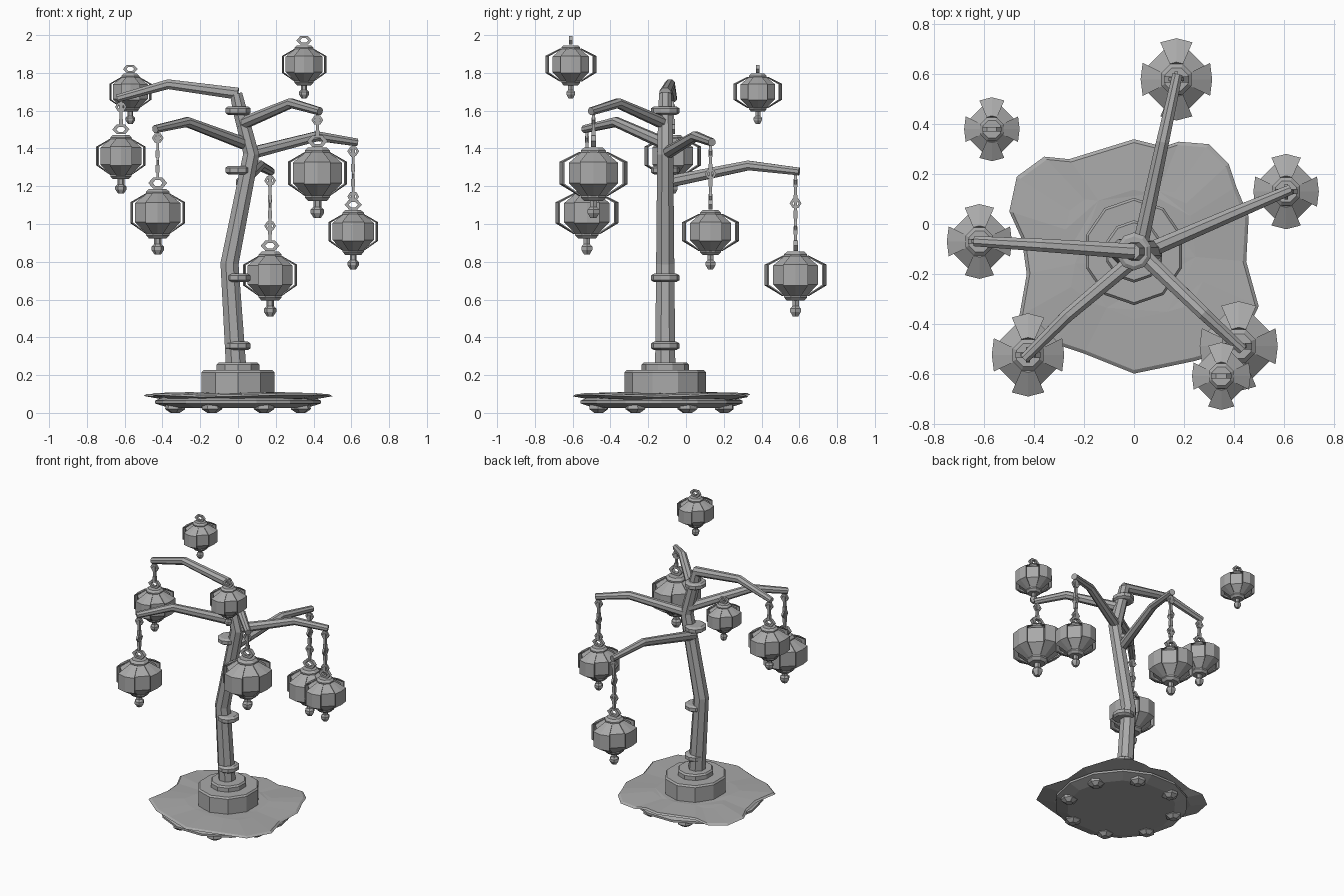
import bpy, bmesh, math
from mathutils import Vector

cube = bpy.data.objects.get("Cube")
if cube:
    bpy.data.objects.remove(cube, do_unlink=True)

stone = bpy.data.materials.new("stone_grey")
stone.use_nodes = True
GREY = (0.4, 0.4, 0.4, 1)
stone.diffuse_color = GREY
stone.node_tree.nodes["Principled BSDF"].inputs["Base Color"].default_value = GREY
TRUNK_Y = -0.11


def finish(name, bm):
    bmesh.ops.recalc_face_normals(bm, faces=bm.faces)
    mesh = bpy.data.meshes.new(name)
    bm.to_mesh(mesh)
    bm.free()
    mesh.materials.append(stone)
    obj = bpy.data.objects.new(name, mesh)
    bpy.context.collection.objects.link(obj)
    return obj


def loft(bm, rings, loop=False):
    """Skin closed rings of points; cap the ends unless the rings loop."""
    vs = [[bm.verts.new(p) for p in ring] for ring in rings]
    n = len(vs[0])
    for a, b in zip(vs, vs[1:] + vs[:1] if loop else vs[1:]):
        for i in range(n):
            bm.faces.new((a[i], a[(i + 1) % n], b[(i + 1) % n], b[i]))
    if not loop:
        bm.faces.new(vs[0][::-1])
        bm.faces.new(vs[-1])


def circle(n, r, turn=0.0):
    return [(r * math.cos(turn + math.tau * i / n), r * math.sin(turn + math.tau * i / n))
            for i in range(n)]


def lathe(bm, centre, profile, sides, turn=0.0, sx=1.0):
    c = Vector(centre)
    loft(bm, [[c + Vector((x * sx, y, z)) for x, y in circle(sides, r, turn)]
              for r, z in profile])


def tube(bm, path, radii, sides=8):
    pts = [Vector(p) for p in path]
    rings = []
    for i, p in enumerate(pts):
        d = (pts[min(i + 1, len(pts) - 1)] - pts[max(i - 1, 0)]).normalized()
        side = d.cross(Vector((0, 1, 0) if abs(d.z) > 0.7 else (0, 0, 1))).normalized()
        up = side.cross(d)
        rings.append([p + side * u + up * v
                      for u, v in circle(sides, radii[i], math.pi / sides)])
    loft(bm, rings)


def link(bm, centre, r, thick, across_x, squash=0.7):
    """Hexagonal chain link standing in the xz or yz plane."""
    c = Vector(centre)
    rings = []
    for u, w in circle(6, 1):
        ring = []
        for a, b in circle(4, thick, math.pi / 4):
            h, t, z = u * (r + a), b, w * (r + a) * squash
            ring.append(c + Vector((h, t, z) if across_x else (t, h, z)))
        rings.append(ring)
    loft(bm, rings, loop=True)


# ---- lanterns: x, y, z of the middle, and size ----
LANTERNS = {
    "back": (0.17, 0.58, 0.73, 0.165), "right": (0.61, 0.13, 0.96, 0.151),
    "left": (-0.62, -0.07, 1.36, 0.15), "front_left": (-0.425, -0.525, 1.06, 0.167),
    "front_right": (0.42, -0.49, 1.27, 0.18), "floating_back": (-0.57, 0.38, 1.7, 0.128),
    "floating_front": (0.35, -0.61, 1.845, 0.135),
}
SHELL = [(0.42, 0.62), (1, 0.33), (1, -0.33), (0.42, -0.68)]
PETALS = [[(-0.39, 0.9), (0, 1), (0.39, 0.9)], [(0.82, -0.4), (0.87, 0), (0.82, 0.4)]]


def lantern(name, x, y, z, s):
    c = Vector((x, y, z))
    bm = bmesh.new()
    # drum with top and bottom caps
    lathe(bm, c, [(r * s, h * s) for r, h in
                  ((0.4, 0.6), (0.78, 0.3), (0.78, -0.3), (0.4, -0.66))], 8, math.pi / 8)
    lathe(bm, c, [(r * s, h * s) for r, h in
                  ((0.4, 0.58), (0.4, 0.66), (0.3, 0.75))], 8, math.pi / 8)
    lathe(bm, c, [(r * s, h * s) for r, h in
                  ((0.4, -0.64), (0.4, -0.72), (0.3, -0.82))], 8, math.pi / 8)
    # stem and bottom knob
    lathe(bm, c, [(r * s, h * s) for r, h in
                  ((0.12, -0.8), (0.12, -1), (0.2, -1.08), (0.2, -1.18), (0.1, -1.33))], 6)
    link(bm, c + Vector((0, 0, 0.94 * s)), 0.23 * s, 0.1 * s, True, 0.65)
    # four standing-off petals, each a thin folded plate
    for sign in (1, -1):
        for plan in PETALS:
            rows = []
            for r, h in SHELL:
                outer = [c + sign * Vector((px * r, py * r, 0)) * s + Vector((0, 0, h * s))
                         for px, py in plan]
                inner = [c + (p - c) * 0.95 for p in reversed(outer)]
                rows.append(outer + inner)
            loft(bm, rows)
    finish(name + "_lantern", bm)


for key, spec in LANTERNS.items():
    lantern(key, *spec)

# ---- trunk with collars ----
bm = bmesh.new()
tube(bm, [(-0.01, TRUNK_Y, 0.24), (-0.045, TRUNK_Y, 0.79), (0.07, TRUNK_Y, 1.37),
          (0.01, TRUNK_Y, 1.6), (-0.01, TRUNK_Y, 1.69)],
     [0.058, 0.052, 0.046, 0.04, 0.035])
finish("trunk", bm)
for i, z in enumerate((0.355, 0.715, 1.285, 1.6)):
    bm = bmesh.new()
    lathe(bm, (0, TRUNK_Y, z), [(0.06, -0.022), (0.076, -0.012), (0.076, 0.012), (0.06, 0.022)],
          10, math.pi / 2, 0.93)
    finish(f"trunk_collar_{i + 1}", bm)

# ---- arms: start, elbow; each ends above its lantern at the given height ----
ARMS = {
    "left": ((0, -0.11, 1.69), (-0.37, -0.085, 1.74), 1.67),
    "front_left": ((0.05, -0.1, 1.42), (-0.27, -0.37, 1.54), 1.505),
    "front_right": ((0.02, -0.11, 1.53), (0.28, -0.36, 1.64), 1.6),
    "right": ((0.05, -0.11, 1.37), (0.42, 0.05, 1.465), 1.435),
    "back": ((0.02, -0.11, 1.22), (0.115, 0.33, 1.31), 1.28),
}
for key, (start, elbow, top) in ARMS.items():
    x, y, z, s = LANTERNS[key]
    bm = bmesh.new()
    end = Vector((x, y, top))
    tip = end + (end - Vector(elbow)).normalized() * 0.02
    tube(bm, [start, elbow, tip], [0.034, 0.028, 0.022])
    finish(key + "_arm", bm)
    # chain of slim links with wider rings turned alternately
    bm = bmesh.new()
    low = z + 1.05 * s
    steps = max(2, round((top - low) / 0.04))
    gap = (top - low) / steps
    for i in range(steps):
        r = 0.015 if i % 2 else 0.011
        lathe(bm, (x, y, top - gap * (i + 1)), [(r, 0), (r, gap)], 4, math.pi / 4)
    ring_z, across = top - 0.05, True
    while ring_z > low:
        link(bm, (x, y, ring_z), 0.024, 0.01, across, 0.9)
        ring_z -= 0.12
        across = not across
    finish(key + "_chain", bm)

# ---- pedestal ----
bm = bmesh.new()
lathe(bm, (0, TRUNK_Y, 0), [(0.215, 0.07), (0.215, 0.215), (0.205, 0.226)], 10, math.pi / 2, 0.94)
lathe(bm, (0, TRUNK_Y, 0), [(0.125, 0.22), (0.125, 0.255), (0.115, 0.266)], 10, math.pi / 2, 0.95)
finish("pedestal", bm)

# ---- rocky ground: lower slab, ragged top sheet and small feet ----
bm = bmesh.new()
lathe(bm, (0, -0.13, 0), [(0.36, 0.025), (0.44, 0.05), (0.44, 0.065), (0.38, 0.09)], 14)
finish("ground_slab", bm)

OUTLINE = [(-0.5, 0.05), (-0.47, 0.19), (-0.36, 0.27), (-0.26, 0.26), (0, 0.34), (0.12, 0.31),
           (0.18, 0.33), (0.3, 0.32), (0.38, 0.24), (0.41, 0.15), (0.46, 0.03), (0.45, -0.15),
           (0.5, -0.33), (0.42, -0.5), (0.24, -0.55), (0, -0.6), (-0.2, -0.52), (-0.32, -0.48),
           (-0.46, -0.37), (-0.43, -0.2), (-0.45, -0.06)]
bm = bmesh.new()
rows = []
for k, z in ((0.8, 0.072), (1, 0.09), (0.97, 0.1), (0.55, 0.107)):
    rows.append([(x * k, TRUNK_Y + (y - TRUNK_Y) * k, z + 0.006 * math.sin(5 * i) * k)
                 for i, (x, y) in enumerate(OUTLINE)])
loft(bm, rows)
bmesh.ops.triangulate(bm, faces=bm.faces)
finish("ground_top", bm)

bm = bmesh.new()
for x, y in circle(8, 0.36, math.pi / 8):
    lathe(bm, (x, y - 0.13, 0), [(0.025, 0), (0.055, 0.02), (0.05, 0.05)], 6, x * 7)
finish("ground_feet", bm)
